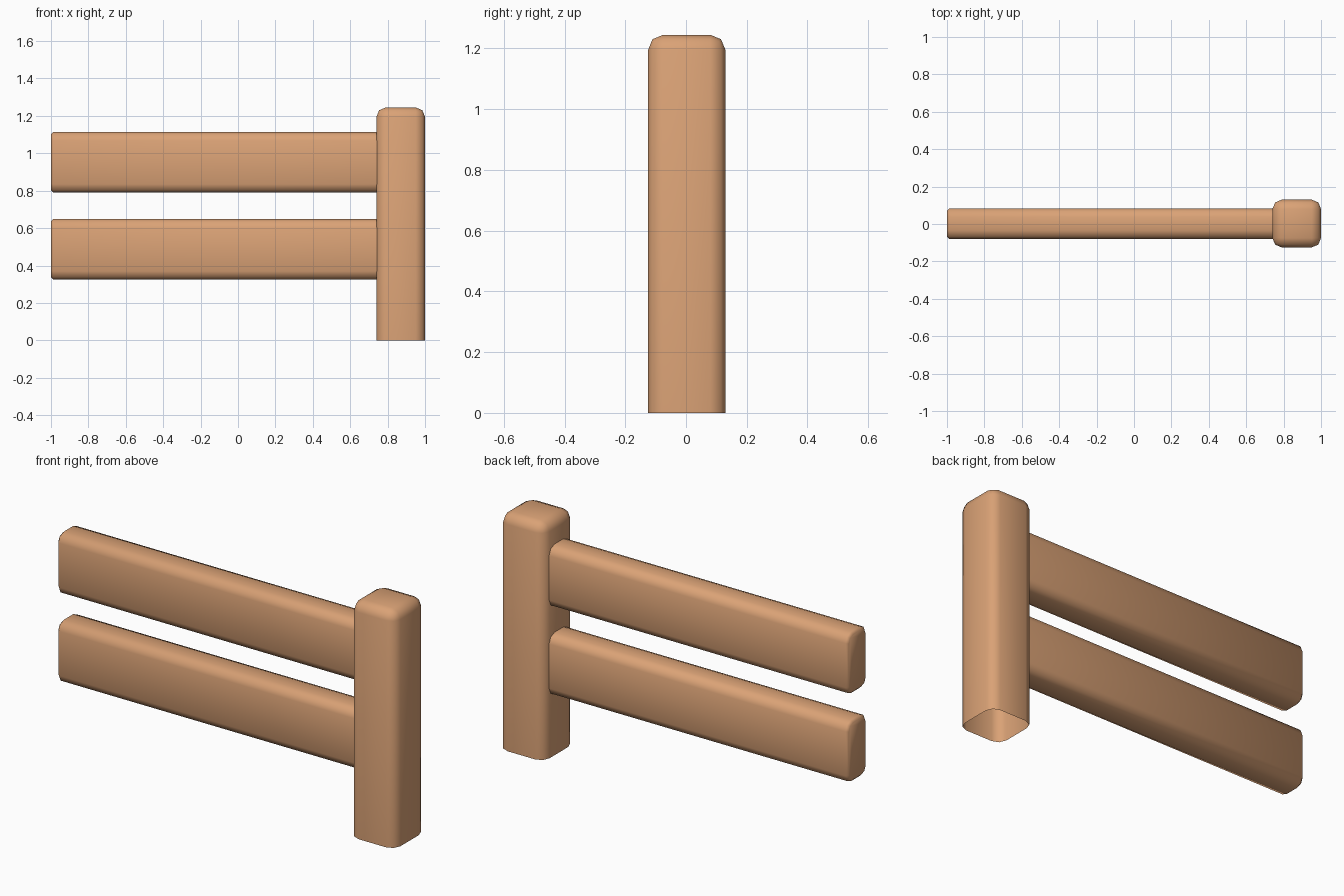
import bpy, bmesh, math
from mathutils import Vector

if "Cube" in bpy.data.objects:
    bpy.data.objects.remove(bpy.data.objects["Cube"])

wood = bpy.data.materials.new("warm wood")
wood.diffuse_color = (0.70, 0.36, 0.18, 1)
wood.use_nodes = True
wood.node_tree.nodes["Principled BSDF"].inputs["Base Color"].default_value = wood.diffuse_color


def rounded_box(name, lo, hi, width, pick_edges, open_dir, end_bevel=0.0):
    """Box from lo to hi, chosen edges rounded, face towards open_dir left open."""
    lo, hi, open_dir = Vector(lo), Vector(hi), Vector(open_dir)
    bm = bmesh.new()
    bmesh.ops.create_cube(bm, size=1)
    for v in bm.verts:
        v.co = Vector(((lo[i] + hi[i]) / 2 + v.co[i] * (hi[i] - lo[i]) for i in range(3)))
    bm.normal_update()
    hidden = [f for f in bm.faces if f.normal.dot(open_dir) > 0.9]
    bmesh.ops.delete(bm, geom=hidden, context='FACES')
    bmesh.ops.bevel(bm, geom=[e for e in bm.edges if pick_edges(e)],
                    offset=width, segments=2, profile=0.5, affect='EDGES')
    if end_bevel:
        # Small rounding around the free end
        rim = [e for e in bm.edges if all(abs(v.co.x - lo.x) < 1e-4 for v in e.verts)]
        bmesh.ops.bevel(bm, geom=rim, offset=end_bevel, segments=1, affect='EDGES')
    bmesh.ops.recalc_face_normals(bm, faces=bm.faces)
    me = bpy.data.meshes.new(name)
    bm.to_mesh(me)
    bm.free()
    me.materials.append(wood)
    ob = bpy.data.objects.new(name, me)
    bpy.context.collection.objects.link(ob)
    bpy.context.view_layer.objects.active = ob
    ob.select_set(True)
    bpy.ops.object.shade_smooth_by_angle(angle=math.radians(50))
    ob.select_set(False)


# Upright post, hollow underneath
rounded_box("post", (0.74, -0.125, 0), (1.0, 0.13, 1.245), 0.05,
            lambda e: not e.is_boundary, (0, 0, -1))

# Two horizontal rails running into the post
for name, z in (("lower_rail", 0.325), ("upper_rail", 0.79)):
    rounded_box(name, (-1, -0.08, z), (0.745, 0.083, z + 0.323), 0.045,
                lambda e: abs(e.verts[0].co.x - e.verts[1].co.x) > 1, (1, 0, 0), 0.012)
